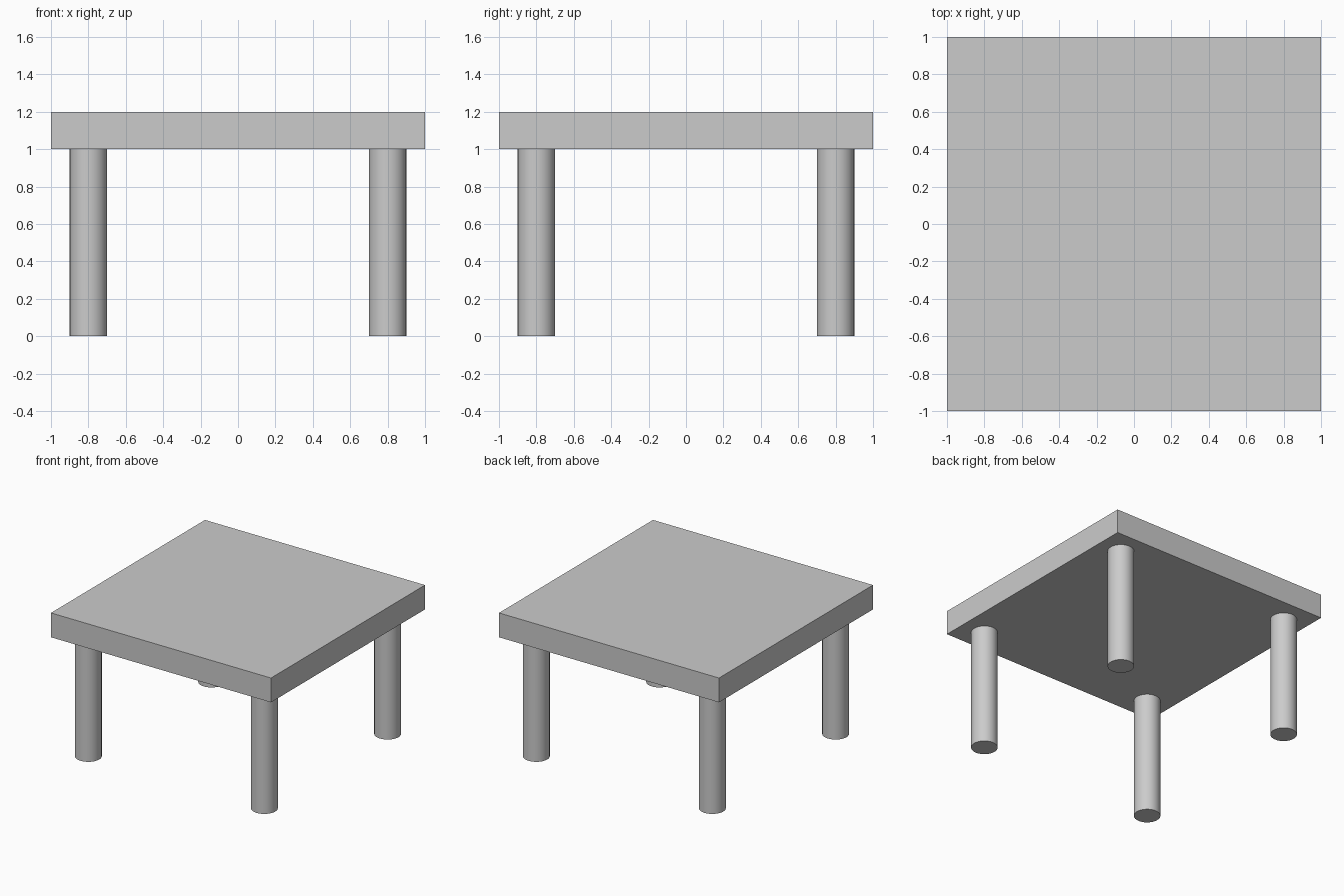
import bpy
import math

if "Cube" in bpy.data.objects:
    bpy.data.objects.remove(bpy.data.objects["Cube"])

LEG_RADIUS, LEG_HEIGHT, LEG_OFFSET = 0.1, 1.0, 0.8
TOP_SIZE, TOP_THICKNESS = 2.0, 0.2

# Square table top resting on the legs
bpy.ops.mesh.primitive_cube_add(size=1, location=(0, 0, LEG_HEIGHT + TOP_THICKNESS / 2))
top = bpy.context.object
top.name = "table_top"
top.scale = (TOP_SIZE, TOP_SIZE, TOP_THICKNESS)
bpy.ops.object.transform_apply(location=False, rotation=False, scale=True)


def add_leg(name, x, y):
    bpy.ops.mesh.primitive_cylinder_add(vertices=32, radius=LEG_RADIUS, depth=LEG_HEIGHT,
                                        location=(x, y, LEG_HEIGHT / 2))
    bpy.context.object.name = name
    bpy.ops.object.shade_smooth_by_angle(angle=math.radians(30))


# Four round legs, one near each corner
for depth_name, sy in (("front", -1), ("back", 1)):
    for side_name, sx in (("left", -1), ("right", 1)):
        add_leg(f"{depth_name}_{side_name}_leg", sx * LEG_OFFSET, sy * LEG_OFFSET)
